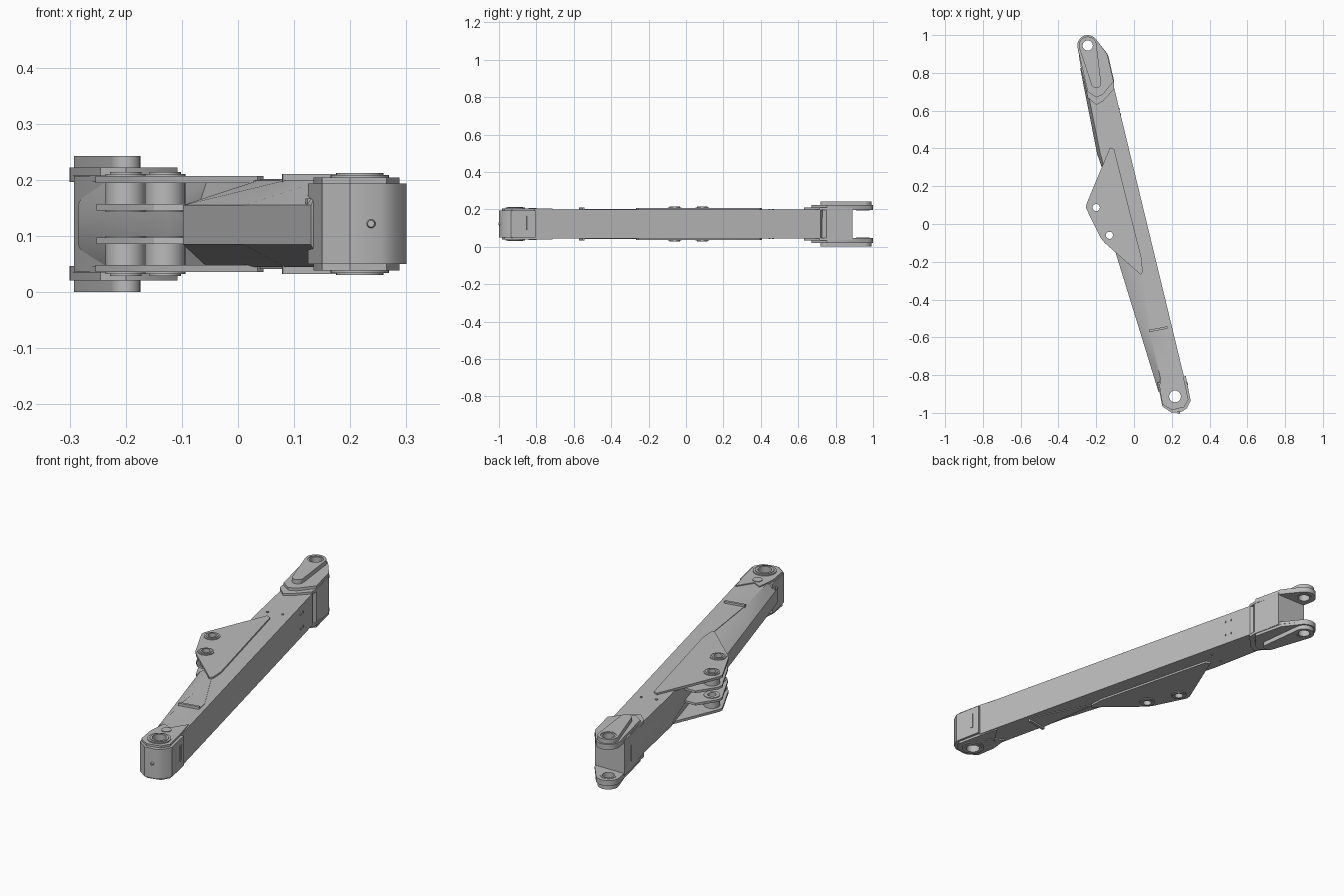
import bpy, bmesh, math
from mathutils import Vector

cube = bpy.data.objects.get("Cube")
if cube:
    bpy.data.objects.remove(cube, do_unlink=True)

H = 0.243  # overall height, parts mirror about half of it
steel = bpy.data.materials.new("plain_grey_steel")
steel.use_nodes = True
steel.diffuse_color = (0.5, 0.5, 0.5, 1)
steel.node_tree.nodes["Principled BSDF"].inputs["Base Color"].default_value = (0.5, 0.5, 0.5, 1)


def finish(name, bm):
    bmesh.ops.recalc_face_normals(bm, faces=bm.faces)
    me = bpy.data.meshes.new(name)
    bm.to_mesh(me)
    bm.free()
    me.materials.append(steel)
    ob = bpy.data.objects.new(name, me)
    bpy.context.collection.objects.link(ob)
    return ob


def loft(name, layers):
    """Stack of (z, outline) rings joined by quads and capped."""
    bm = bmesh.new()
    rings = [[bm.verts.new((x, y, z)) for x, y in pts] for z, pts in layers]
    n = len(rings[0])
    bm.faces.new(rings[0][::-1])
    bm.faces.new(rings[-1])
    for a, b in zip(rings, rings[1:]):
        for i in range(n):
            j = (i + 1) % n
            bm.faces.new((a[i], a[j], b[j], b[i]))
    return finish(name, bm)


def prism(name, pts, z0, z1):
    return loft(name, [(z0, pts), (z1, pts)])


def arc(c, r, a0, a1, n=14):
    angles = [math.radians(a0 + (a1 - a0) * i / n) for i in range(n + 1)]
    return [(c[0] + r * math.cos(a), c[1] + r * math.sin(a)) for a in angles]


def circle(c, r, n=32):
    return arc(c, r, 0, 360, n)[:-1]


def capsule(c1, r1, c2, r2):
    a = math.degrees(math.atan2(c2[1] - c1[1], c2[0] - c1[0]))
    return arc(c1, r1, a + 90, a + 270) + arc(c2, r2, a - 90, a + 90)


def tube(name, c, ro, ri, z0, z1):
    bm = bmesh.new()
    rings = [[bm.verts.new((x, y, z)) for x, y in circle(c, r)]
             for r, z in ((ro, z0), (ro, z1), (ri, z1), (ri, z0))]
    n = len(rings[0])
    for k in range(4):
        a, b = rings[k], rings[(k + 1) % 4]
        for i in range(n):
            j = (i + 1) % n
            bm.faces.new((a[i], a[j], b[j], b[i]))
    return finish(name, bm)


def both(make, name, *args):
    """Make a part on the upper side and its mirror on the lower side."""
    *rest, z0, z1 = args
    return [make("upper_" + name, *rest, z0, z1),
            make("lower_" + name, *rest, H - z1, H - z0)]


def drill(obs, c, r):
    cutter = prism("drill_cutter", circle(c, r), -0.1, H + 0.1)
    for ob in obs:
        mod = ob.modifiers.new("hole", "BOOLEAN")
        mod.operation = "DIFFERENCE"
        mod.solver = "EXACT"
        mod.object = cutter
        dg = bpy.context.evaluated_depsgraph_get()
        me = bpy.data.meshes.new_from_object(ob.evaluated_get(dg))
        ob.modifiers.clear()
        ob.data = me
    bpy.data.objects.remove(cutter, do_unlink=True)


def plate_on(name, origin, along, normal, length, height, thick):
    """Thin box lying on a side face."""
    along, normal = Vector(along).normalized(), Vector(normal).normalized()
    bm = bmesh.new()
    bmesh.ops.create_cube(bm, size=1)
    for v in bm.verts:
        x, y, z = v.co
        v.co = Vector(origin) + along * x * length + normal * y * thick + Vector((0, 0, z * height))
    return finish(name, bm)


HEAD, TIP = (0.217, -0.913), (-0.245, 0.945)
LUGS = [(-0.2, 0.087), (-0.13, -0.06)]

# Main box beam, with the left wall chamfered towards the top and bottom
right_edge = [(0.265, -0.81), (-0.105, 0.72)]
inner = right_edge + [(-0.268, 0.82), (-0.178, 0.37), (-0.12, 0.17),
                      (-0.055, -0.04), (0.035, -0.28), (0.083, -0.57), (0.15, -0.86)]
outer = right_edge + [(-0.285, 0.825), (-0.195, 0.37), (-0.125, 0.17),
                      (-0.07, -0.03), (-0.098, -0.15), (0.01, -0.5), (0.13, -0.89)]
beam = loft("main_beam", [(0.045, inner), (0.085, outer), (0.155, outer), (0.199, inner)])

# Head block and its pin bosses
block = [(0.15, -0.965), (0.2, -1.0), (0.255, -0.993), (0.28, -0.975), (0.3, -0.935),
         (0.274, -0.805), (0.125, -0.84)]
head = prism("head_block", block, 0.05, 0.194)
cheek = [(0.15, -0.955), (0.2, -0.985), (0.265, -0.97), (0.288, -0.93), (0.262, -0.81),
         (0.235, -0.715), (0.187, -0.79), (0.145, -0.77), (0.135, -0.86)]
cheeks = both(prism, "head_cheek_plate", cheek, 0.19, 0.204)
drill([beam, head] + cheeks, HEAD, 0.031)
both(tube, "head_pin_boss", HEAD, 0.052, 0.031, 0.2, 0.209)
both(tube, "head_pin_collar", HEAD, 0.042, 0.031, 0.2, 0.212)
both(prism, "head_cover_disc", circle((0.19, -0.82), 0.022), 0.2, 0.207)
tube_fit = bmesh.new()
bmesh.ops.create_cone(tube_fit, cap_ends=True, segments=16, radius1=0.009, radius2=0.006, depth=0.012)
for v in tube_fit.verts:
    x, y, z = v.co
    v.co = (0.237 + x, -0.997 - z, 0.122 + y)
finish("grease_fitting", tube_fit)

# Fork end: block, stepped cheek plates, long bosses
fork = [(-0.24, 0.67), (-0.165, 0.66), (-0.105, 0.75), (-0.135, 0.89), (-0.292, 0.89), (-0.28, 0.82)]
prism("fork_block", fork, 0.036, 0.207)
tip_arc = arc(TIP, 0.055, 30, 190)
step = [(-0.2, 0.63), (-0.165, 0.65), (-0.105, 0.715), (-0.105, 0.76), (-0.14, 0.9)]
ears = both(prism, "fork_step_plate", step + tip_arc + [(-0.245, 0.67)], 0.196, 0.209)
ear = [(-0.2, 0.67), (-0.165, 0.685), (-0.108, 0.755), (-0.142, 0.9)]
ears += both(prism, "fork_ear_plate", ear + tip_arc + [(-0.245, 0.7)], 0.204, 0.222)
ears += both(prism, "fork_long_boss", capsule(TIP, 0.047, (-0.2, 0.745), 0.026), 0.218, 0.243)
drill(ears, TIP, 0.034)
both(tube, "fork_bush", TIP, 0.036, 0.027, 0.194, 0.24)

# Middle linkage bracket: outer plates, inner lug plates, pivot bosses
bracket = [(-0.127, 0.405), (-0.252, 0.105), (-0.254, 0.085), (-0.24, 0.055), (-0.175, -0.075),
           (-0.155, -0.1), (0.035, -0.268), (0.045, -0.255), (0.042, -0.19), (-0.105, 0.395)]
lug = [(-0.19, 0.2), (-0.25, 0.11), (-0.252, 0.08), (-0.235, 0.05), (-0.172, -0.075),
       (-0.15, -0.1), (-0.12, -0.108), (-0.04, -0.1), (-0.08, 0.2)]
plates = both(prism, "bracket_plate", bracket, 0.195, 0.207)
plates += both(prism, "inner_lug_plate", lug, 0.146, 0.157)
for i, c in enumerate(LUGS):
    drill(plates, c, 0.02)
    both(tube, "pivot_boss_%d" % (i + 1), c, 0.036, 0.019, 0.143, 0.211)
    both(tube, "pivot_ring_%d" % (i + 1), c, 0.028, 0.019, 0.2, 0.214)

# Doubler plate and stop strip ahead of the bracket
both(prism, "doubler_plate", [(0.04, -0.26), (0.083, -0.57), (0.178, -0.55), (0.165, -0.49)], 0.196, 0.2015)
both(prism, "stop_strip", [(0.08, -0.572), (0.178, -0.554), (0.176, -0.542), (0.078, -0.56)], 0.196, 0.211)

# Small side details: slot covers and bolt heads
along = Vector((0.375, -1.53, 0)).normalized()
out = Vector((1.53, 0.375, 0)).normalized()
plate_on("right_slot_cover", (0.281, -0.845, 0.127), along, out, 0.014, 0.075, 0.008)
plate_on("left_slot_cover", (0.126, -0.86, 0.127), along, out, 0.014, 0.08, 0.008)
for k in (0.58, 0.61):
    x = 0.265 - (k + 0.81) * 0.37 / 1.53
    for z in (0.09, 0.16):
        plate_on("side_bolt", (x, k, z), along, out, 0.008, 0.008, 0.006)
for c in ((-0.155, 0.447), (-0.085, 0.465)):
    both(prism, "cover_bolt", circle(c, 0.006, 10), 0.196, 0.203)

# Smooth the round parts and keep the edges sharp
bpy.ops.object.select_all(action="DESELECT")
for ob in bpy.context.collection.objects:
    if ob.type == "MESH" and ob.data.materials and ob.data.materials[0] == steel:
        ob.select_set(True)
        bpy.context.view_layer.objects.active = ob
bpy.ops.object.shade_smooth_by_angle(angle=math.radians(30))
